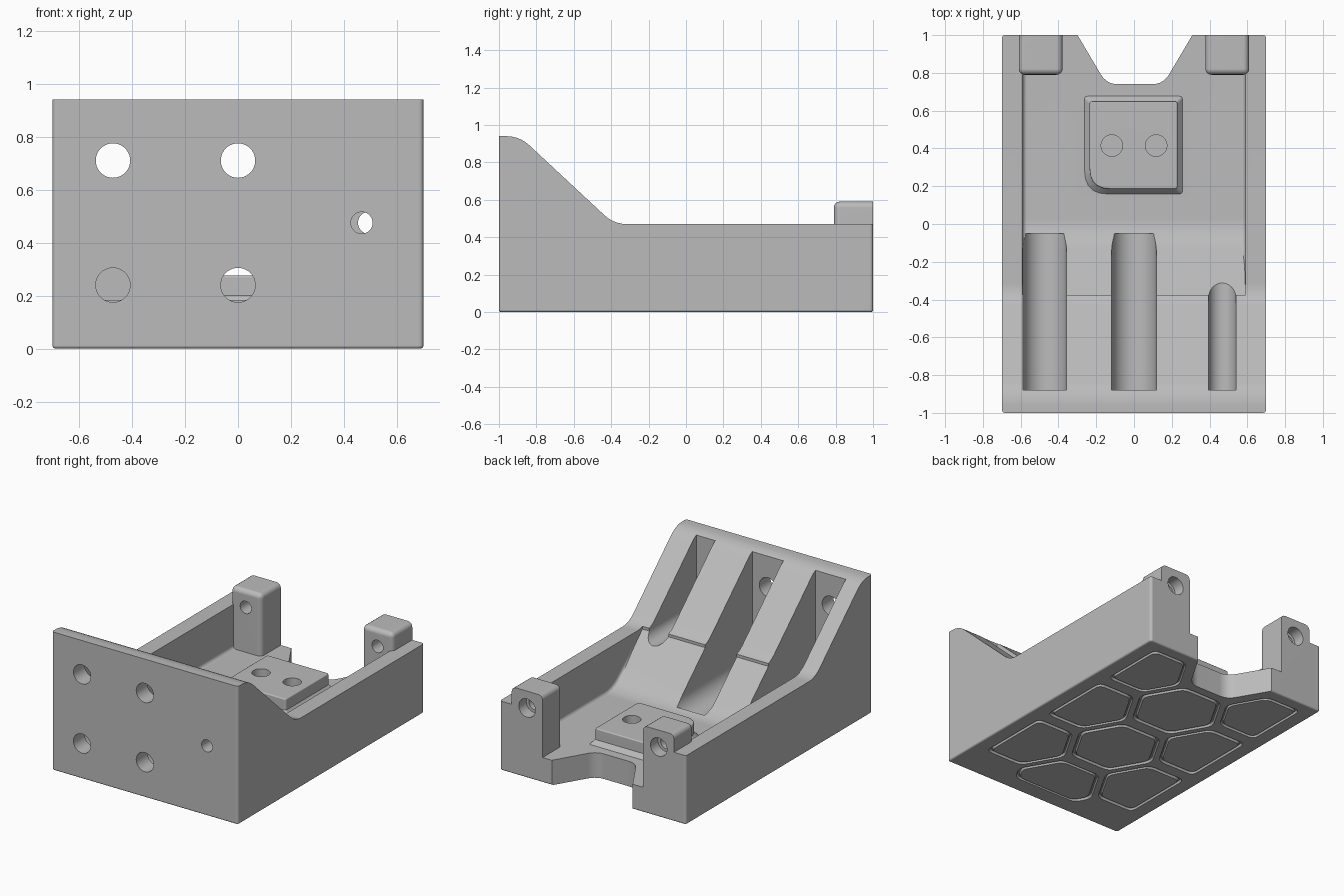
import bpy, bmesh, math
from mathutils import Vector

if "Cube" in bpy.data.objects:
    bpy.data.objects.remove(bpy.data.objects["Cube"])

grey = bpy.data.materials.new("plain grey")
grey.use_nodes = True
grey.diffuse_color = (0.5, 0.5, 0.5, 1)
grey.node_tree.nodes["Principled BSDF"].inputs["Base Color"].default_value = (0.5, 0.5, 0.5, 1)


def rounded(points, cuts, steps=5):
    """Round each corner of a 2D outline, starting the given distance before it."""
    if not isinstance(cuts, (list, tuple)):
        cuts = [cuts] * len(points)
    pts = [Vector(p) for p in points]
    out = []
    for i, (p, cut) in enumerate(zip(pts, cuts)):
        if not cut:
            out.append(p)
            continue
        a, b = pts[i - 1] - p, pts[(i + 1) % len(pts)] - p
        cut = min(cut, a.length * 0.45, b.length * 0.45)
        a, b = p + a.normalized() * cut, p + b.normalized() * cut
        for s in range(steps + 1):
            t = s / steps
            out.append(a * (1 - t) ** 2 + p * 2 * t * (1 - t) + b * t * t)
    return out


def rect(x0, x1, y0, y1):
    return [(x0, y0), (x1, y0), (x1, y1), (x0, y1)]


def circle(x, y, r, n=40):
    return [(x + r * math.cos(math.tau * i / n), y + r * math.sin(math.tau * i / n)) for i in range(n)]


def bridge(bm, ring_a, ring_b):
    n = len(ring_a)
    for i in range(n):
        j = (i + 1) % n
        bm.faces.new((ring_a[i], ring_a[j], ring_b[j], ring_b[i]))


def finish(name, bm):
    bmesh.ops.recalc_face_normals(bm, faces=bm.faces)
    mesh = bpy.data.meshes.new(name)
    bm.to_mesh(mesh)
    bm.free()
    mesh.materials.append(grey)
    ob = bpy.data.objects.new(name, mesh)
    bpy.context.collection.objects.link(ob)
    return ob


def prism(name, outline, axis, lo, hi, bevel=0, rule=None):
    """Extrude an outline along an axis; bevel the sharp edges that pass the rule."""
    place = {"x": lambda p, d: (d, p[0], p[1]),
             "y": lambda p, d: (p[0], d, p[1]),
             "z": lambda p, d: (p[0], p[1], d)}[axis]
    bm = bmesh.new()
    ends = [[bm.verts.new(place(p, d)) for p in outline] for d in (lo, hi)]
    for ring in ends:
        bm.faces.new(ring)
    bridge(bm, *ends)
    bmesh.ops.recalc_face_normals(bm, faces=bm.faces)
    if bevel:
        edges = [e for e in bm.edges if e.calc_face_angle(0) > 0.7
                 and all(rule(v.co) for v in e.verts)]
        bmesh.ops.bevel(bm, geom=edges, offset=bevel, segments=4, profile=0.5,
                        affect="EDGES", clamp_overlap=True)
    return finish(name, bm)


def combine(tool, operation="DIFFERENCE"):
    """Bake a boolean into the body with the first solver that keeps it whole."""
    tool.hide_render = True
    mod = body.modifiers.new("cut", "BOOLEAN")
    mod.object, mod.operation = tool, operation
    for solver in ("EXACT", "MANIFOLD"):
        mod.solver = solver
        bpy.context.view_layer.update()
        graph = bpy.context.evaluated_depsgraph_get()
        result = bpy.data.meshes.new_from_object(body.evaluated_get(graph))
        if max((v.co.z for v in result.vertices), default=0) > 0.9:
            body.data = result
            break
    body.modifiers.remove(mod)
    bpy.data.objects.remove(tool)


# Body: oversized side profile, later trimmed by the rounded envelope
side = [(-1.05, -0.05), (1.05, -0.05), (1.05, 0.47), (-0.385, 0.47), (-0.89, 0.94), (-1.05, 0.94)]
body = prism("bracket_body", rounded(side, [0, 0, 0, 0.07, 0.07, 0]), "x", -0.75, 0.75)

# Open tray behind the ramp
tray = [(1.2, 0.17), (1.2, 1.2), (-0.375, 1.2), (-0.375, 0.461), (-0.06, 0.17)]
combine(prism("tray_cut", rounded(tray, [0, 0, 0, 0, 0.09]), "x", -0.59, 0.59,
              0.035, lambda c: c.z < 0.46))

# Rear posts
for s in (-1, 1):
    x0, x1 = sorted((s * 0.378, s * 0.61))
    combine(prism("rear_post", rect(x0, x1, 0.1, 0.59), "y", 0.79, 1.12, 0.032,
                  lambda c: True), "UNION")

# Raised pad with a flared foot
pad = rounded(rect(-0.235, 0.23, 0.185, 0.65), [0.11, 0.015, 0.015, 0.015])
foot = prism("pad_foot", pad, "z", 0.12, 0.2)
for v in foot.data.vertices:
    grow = 1.3 if v.co.z < 0.15 else 1.001
    v.co.x, v.co.y = v.co.x * grow, 0.415 + (v.co.y - 0.415) * grow
combine(foot, "UNION")
combine(prism("pad", pad, "z", 0.1, 0.276, 0.008, lambda c: c.z > 0.2), "UNION")

# Outer envelope with softened corners and lower edge
combine(prism("envelope", rounded(rect(-0.7, 0.7, -1, 1), 0.02), "z", 0, 1.3,
              0.012, lambda c: c.z < 0.1), "INTERSECT")

# Rear notch
notch = [(-0.358, 1.1), (-0.145, 0.74), (0.155, 0.74), (0.368, 1.1)]
combine(prism("notch_cut", rounded(notch, [0, 0.06, 0.06, 0]), "z", -0.1, 1.2))

# Round-bottomed slots and screw holes through the front plate
for x, z, r, end, hole, heights in ((-0.472, 0.24, 0.115, -0.05, 0.065, (0.24, 0.71)),
                                    (0, 0.24, 0.118, -0.05, 0.065, (0.24, 0.71)),
                                    (0.467, 0.475, 0.072, 0.0, 0.041, (0.475,))):
    arc = [(x + r * math.cos(a), z + r * math.sin(a))
           for a in (math.pi + math.pi * i / 20 for i in range(21))]
    combine(prism("slot_cut", arc + [(x + r, 1.2), (x - r, 1.2)], "y", -0.88, end))
    for h in heights:
        combine(prism("front_hole", circle(x, h, hole), "y", -1.1, -0.8))

# Counterbored post holes and pad holes
for s in (-1, 1):
    combine(prism("post_hole", circle(s * 0.495, 0.475, 0.042), "y", 0.7, 1.1))
    combine(prism("post_counterbore", circle(s * 0.495, 0.475, 0.062), "y", 0.92, 1.1))
    combine(prism("pad_hole", circle(s * 0.117, 0.415, 0.057), "z", 0.13, 0.4))


def clip(poly, normal, limit):
    """Keep the part of a convex outline below a limit along a normal."""
    n, out = Vector(normal), []
    for i, q in enumerate(poly):
        p = poly[i - 1]
        dp, dq = n.dot(p) - limit, n.dot(q) - limit
        if dp * dq < 0:
            out.append(p.lerp(q, dp / (dp - dq)))
        if dq <= 0:
            out.append(q)
    return out


# Honeycomb grooves in the underside
for x, first in ((-0.47, 0.72), (0, 0.42), (0.47, 0.72)):
    for row in range(3):
        cell = [Vector(p) for p in circle(x, first - 0.6 * row, 0.3, 6)]
        for normal, limit in (((1, 0), 0.6), ((-1, 0), 0.6), ((0, 1), 0.92), ((0, -1), 0.88)):
            cell = clip(cell, normal, limit)
        if x:
            cell = clip(cell, (-0.866 * math.copysign(1, x), 0.5), 0.17)
        cell = rounded(cell, 0.045, 4)
        middle = sum(cell, Vector((0, 0))) / len(cell)
        bm = bmesh.new()
        rings = []
        for scale, z in ((1.03, -0.015), (0.97, 0.015), (0.93, 0.015), (0.87, -0.015)):
            rings.append([bm.verts.new((*(middle + (p - middle) * scale), z)) for p in cell])
        for i, ring in enumerate(rings):
            bridge(bm, rings[i - 1], ring)
        combine(finish("groove_cut", bm))

# Smooth shading with crisp edges
bpy.ops.object.select_all(action="DESELECT")
body.select_set(True)
bpy.context.view_layer.objects.active = body
bpy.ops.object.shade_smooth_by_angle(angle=math.radians(32))
weighted = body.modifiers.new("weighted_normals", "WEIGHTED_NORMAL")
weighted.keep_sharp = True
